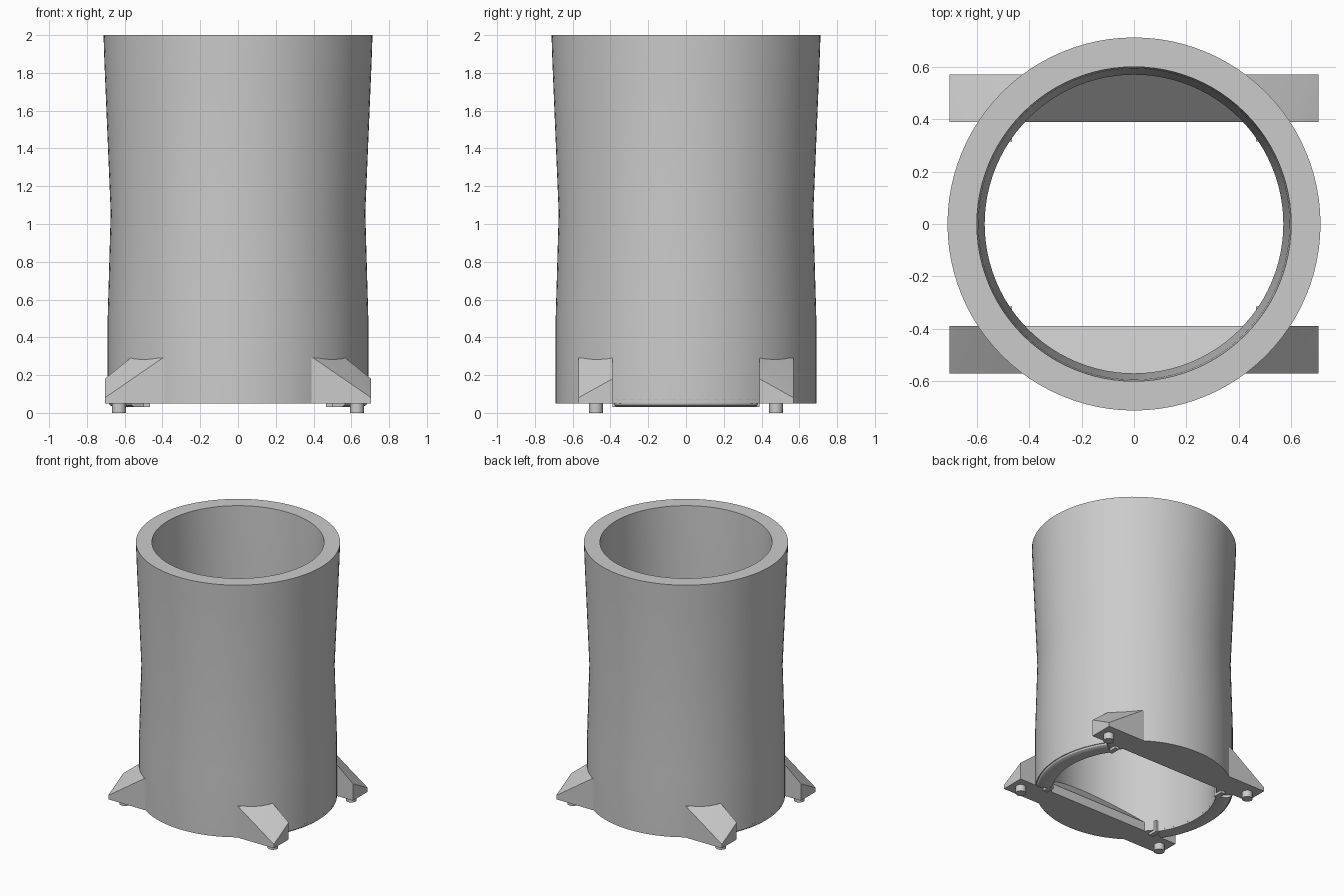
import bpy, bmesh
from math import pi, sin, cos, asin

if "Cube" in bpy.data.objects:
    bpy.data.objects.remove(bpy.data.objects["Cube"])


def finish(name, bm, smooth=True):
    bmesh.ops.recalc_face_normals(bm, faces=bm.faces)
    me = bpy.data.meshes.new(name)
    bm.to_mesh(me)
    bm.free()
    ob = bpy.data.objects.new(name, me)
    bpy.context.collection.objects.link(ob)
    if smooth:
        bpy.ops.object.select_all(action='DESELECT')
        ob.select_set(True)
        bpy.context.view_layer.objects.active = ob
        bpy.ops.object.shade_smooth_by_angle(angle=0.5)
    return ob


def revolve(name, profile, a0=0.0, a1=2 * pi, n=96):
    """Sweep a closed (radius, z) profile around z; partial sweeps get end caps."""
    bm = bmesh.new()
    full = a1 - a0 > 2 * pi - 0.001
    rings = []
    for i in range(n if full else n + 1):
        a = a0 + (a1 - a0) * i / n
        rings.append([bm.verts.new((r * cos(a), r * sin(a), z)) for r, z in profile])
    m = len(profile)
    for i in range(n):
        p, q = rings[i], rings[(i + 1) % len(rings)]
        for j in range(m):
            k = (j + 1) % m
            bm.faces.new((p[j], q[j], q[k], p[k]))
    if not full:
        bm.faces.new(rings[0])
        bm.faces.new(rings[-1])
    return finish(name, bm)


def hull(name, points):
    bm = bmesh.new()
    for p in points:
        bm.verts.new(p)
    res = bmesh.ops.convex_hull(bm, input=bm.verts)
    junk = {g for g in res['geom_interior'] + res['geom_unused'] if isinstance(g, bmesh.types.BMVert)}
    bmesh.ops.delete(bm, geom=list(junk), context='VERTS')
    bmesh.ops.dissolve_limit(bm, angle_limit=0.02, verts=bm.verts, edges=bm.edges)
    return finish(name, bm)


# Waisted tube body
revolve("tube_body", [(0.69, 0.05), (0.69, 0.5), (0.674, 1.06), (0.707, 1.85), (0.712, 2.0),
                      (0.60, 2.0), (0.594, 1.85), (0.57, 1.06), (0.575, 0.5), (0.575, 0.05)])

# Rounded lips under the tube between the two bars
lip = [(0.69, 0.07), (0.687, 0.055), (0.678, 0.04), (0.662, 0.032), (0.645, 0.03),
       (0.60, 0.03), (0.575, 0.035), (0.575, 0.07)]
half = asin(0.385 / 0.69)
for side, mid in (("right", 0), ("left", pi)):
    revolve("bottom_lip_" + side, lip, mid - half, mid + half, 32)

# Sloped floor segments
for sy, label in ((-1, "front"), (1, "back")):
    a0 = asin(0.39 / 0.62)
    pts = []
    for i in range(33):
        a = a0 + (pi - 2 * a0) * i / 32
        x, y = 0.62 * cos(a), 0.62 * sin(a)
        pts += [(x, sy * y, 0.05), (x, sy * y, 0.12 + (y - 0.39))]
    hull("floor_segment_" + label, pts)

    for sx, side in ((-1, "left"), (1, "right")):
        # Wedge foot with its top face sloping diagonally outwards
        foot = [(0.48, 0.39, 0.05), (0.705, 0.39, 0.05), (0.705, 0.57, 0.05), (0.30, 0.57, 0.05),
                (0.48, 0.39, 0.29), (0.57, 0.39, 0.29), (0.40, 0.57, 0.29), (0.30, 0.57, 0.29),
                (0.705, 0.39, 0.18), (0.705, 0.57, 0.08)]
        hull(f"foot_{label}_{side}", [(sx * x, sy * y, z) for x, y, z in foot])

        # Small stop block at the end of each lip
        hull(f"stop_{label}_{side}", [(sx * x, sy * y, z) for x in (0.465, 0.50)
                                      for y in (0.315, 0.39) for z in (0.03, 0.12)])

        # Peg under each foot
        bm = bmesh.new()
        bmesh.ops.create_cone(bm, cap_ends=True, segments=24, radius1=0.037, radius2=0.037, depth=0.06)
        bmesh.ops.translate(bm, verts=bm.verts, vec=(sx * 0.63, sy * 0.477, 0.03))
        finish(f"peg_{label}_{side}", bm)
